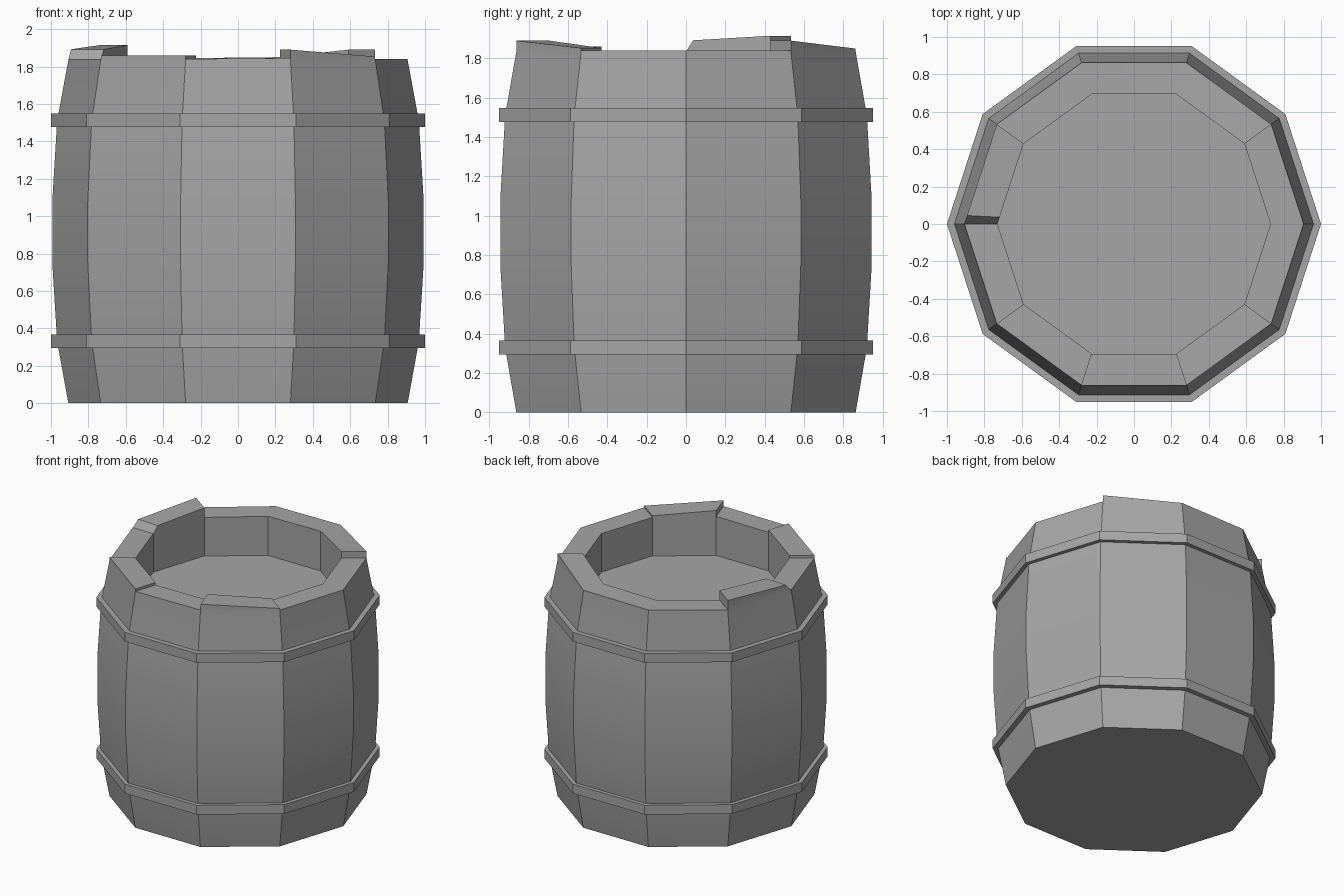
import bpy, bmesh
from math import cos, sin, tau

if "Cube" in bpy.data.objects:
    bpy.data.objects.remove(bpy.data.objects["Cube"], do_unlink=True)

SIDES = 10
RIM_Z, RIM_R = 1.835, 0.907
HOLE_R, FLOOR_Z = 0.73, 1.54

grey = bpy.data.materials.new("weathered_grey")
grey.use_nodes = True
colour = (0.38, 0.38, 0.38, 1)
grey.diffuse_color = colour
grey.node_tree.nodes["Principled BSDF"].inputs["Base Color"].default_value = colour


def corner(r, i, z):
    a = tau * i / SIDES
    return (r * cos(a), r * sin(a), z)


def finish(bm, name):
    bmesh.ops.remove_doubles(bm, verts=bm.verts, dist=0.0005)
    bmesh.ops.recalc_face_normals(bm, faces=bm.faces)
    mesh = bpy.data.meshes.new(name)
    bm.to_mesh(mesh)
    bm.free()
    mesh.materials.append(grey)
    ob = bpy.data.objects.new(name, mesh)
    bpy.context.collection.objects.link(ob)
    bpy.ops.object.select_all(action="DESELECT")
    ob.select_set(True)
    bpy.context.view_layer.objects.active = ob
    bpy.ops.object.shade_smooth_by_angle(angle=0.5)
    return ob


def face(bm, points):
    bm.faces.new([bm.verts.new(p) for p in points])


# Barrel body: bulging outer wall, one stave per side
outer = [(RIM_R, 0), (0.967, 0.33), (0.993, 0.75), (0.993, 1.08),
         (0.967, 1.51), (RIM_R, RIM_Z)]
inner = [(HOLE_R, RIM_Z), (HOLE_R, FLOOR_Z)]

# Uneven stave tops: height at the start and end corner, and end cut-back
tops = [(1.84, 1.84, 0), (1.89, 1.85, 0), (1.85, 1.845, 0), (1.845, 1.84, 0),
        (1.915, 1.89, 0.085), (1.84, 1.84, 0), (1.86, 1.86, 0),
        (1.84, 1.845, 0), (1.89, 1.853, 0), (1.84, 1.84, 0)]

bm = bmesh.new()
for i, (z0, z1, cut) in enumerate(tops):
    j = i + 1
    for wall in (outer, inner):
        for (ra, za), (rb, zb) in zip(wall, wall[1:]):
            face(bm, [corner(ra, i, za), corner(ra, j, za),
                      corner(rb, j, zb), corner(rb, i, zb)])

    # Top of the stave, with its outer and inner lips
    def lip(r):
        start, end = corner(r, i, z0), corner(r, j, z1)
        end = tuple(e + (s - e) * cut for s, e in zip(start, end))
        return corner(r, i, RIM_Z), corner(r, j, RIM_Z), end, start
    o, n = lip(RIM_R), lip(HOLE_R)
    face(bm, o)
    face(bm, n)
    face(bm, [o[3], o[2], n[2], n[3]])

    # End grain where a stave stands above its neighbour
    if z0 > tops[i - 1][1] + 0.001:
        face(bm, [o[0], o[3], n[3], n[0]])
    if z1 > tops[j % SIDES][0] + 0.001:
        face(bm, [o[1], o[2], n[2], n[1]])

# Base and recessed lid
face(bm, [corner(RIM_R, i, 0) for i in range(SIDES)])
face(bm, [corner(HOLE_R, i, FLOOR_Z) for i in range(SIDES)])
finish(bm, "barrel_body")

# Hoops
for name, z in (("lower_hoop", 0.33), ("upper_hoop", 1.512)):
    bm = bmesh.new()
    lo, hi = z - 0.036, z + 0.036
    ring = [(0.955, lo), (1.0, lo), (1.0, hi), (0.955, hi)]
    for i in range(SIDES):
        for k in range(4):
            (ra, za), (rb, zb) = ring[k - 1], ring[k]
            face(bm, [corner(ra, i, za), corner(ra, i + 1, za),
                      corner(rb, i + 1, zb), corner(rb, i, zb)])
    finish(bm, name)
